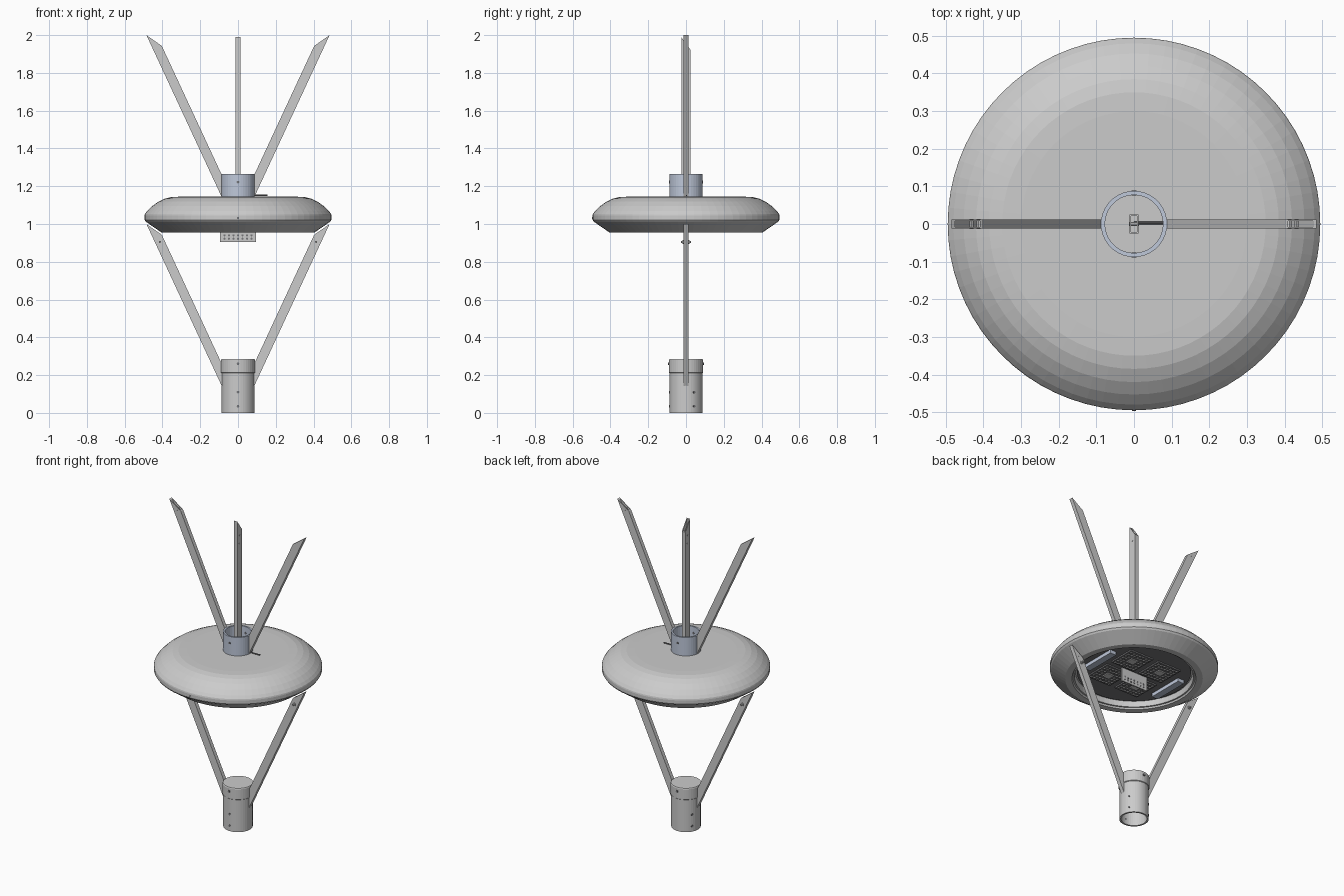
import bpy, bmesh, math
from mathutils import Matrix, Vector

if "Cube" in bpy.data.objects:
    bpy.data.objects.remove(bpy.data.objects["Cube"])


def make(name, bm, mat=None):
    bmesh.ops.recalc_face_normals(bm, faces=bm.faces[:])
    me = bpy.data.meshes.new(name)
    bm.to_mesh(me)
    bm.free()
    ob = bpy.data.objects.new(name, me)
    bpy.context.collection.objects.link(ob)
    if mat:
        me.materials.append(mat)
    return ob


def material(name, col):
    m = bpy.data.materials.new(name)
    m.diffuse_color = (*col, 1)
    m.use_nodes = True
    m.node_tree.nodes["Principled BSDF"].inputs["Base Color"].default_value = m.diffuse_color
    return m


def lathe(name, profile, n, mat=None, closed=False):
    bm = bmesh.new()
    vs = [bm.verts.new((r, 0, z)) for r, z in profile]
    pairs = list(zip(vs, vs[1:])) + ([(vs[-1], vs[0])] if closed else [])
    es = [bm.edges.new(p) for p in pairs]
    bmesh.ops.spin(bm, geom=vs + es, cent=(0, 0, 0), axis=(0, 0, 1),
                   angle=2 * math.pi, steps=n, use_duplicate=False)
    bmesh.ops.remove_doubles(bm, verts=bm.verts[:], dist=1e-5)
    return make(name, bm, mat)


def add_box(bm, c, s):
    bmesh.ops.create_cube(bm, size=1, matrix=Matrix.Translation(c) @ Matrix.Diagonal((*s, 1)))


def add_rod(bm, c, axis, r, length, n=10):
    rot = Vector(axis).to_track_quat('Z', 'Y').to_matrix().to_4x4()
    bmesh.ops.create_cone(bm, cap_ends=True, segments=n, radius1=r, radius2=r,
                          depth=length, matrix=Matrix.Translation(c) @ rot)


def tube(name, rings):
    """Hollow bar from four loops: outer bottom, outer top, inner top, inner bottom."""
    bm = bmesh.new()
    loops = [[bm.verts.new(p) for p in ring] for ring in rings]
    for a, b in zip(loops, loops[1:] + loops[:1]):
        for i in range(4):
            j = (i + 1) % 4
            bm.faces.new((a[i], a[j], b[j], b[i]))
    return make(name, bm)


K, M, W, WALL = 0.465, 0.7, 0.055, 0.004


def arm(name, side, dz):
    """Slanted bar: vertical cut at the socket, angled cut at the tip."""
    def ring(top, inset):
        pts = []
        h = 0.0125 - inset
        for t, y in ((inset, -h), (W - inset, -h), (W - inset, h), (inset, h)):
            if top:
                z = (1.0 + M * (0.085 - K * 0.14 - t - 0.485)) / (1 - M * K)
            else:
                z = 0.14 + t / K
            pts.append((side * (0.085 + K * (z - 0.14) - t), y, z + dz))
        return pts
    tube(name, [ring(0, 0), ring(1, 0), ring(1, WALL), ring(0, WALL)])


blue = material("pale_blue_metal", (0.52, 0.58, 0.70))
dark = material("dark_metal", (0.18, 0.18, 0.19))

# base socket: hollow sleeve with wider closed cap
lathe("base_socket", [(0, 0.275), (0.076, 0.275), (0.076, 0), (0.087, 0),
                      (0.087, 0.21), (0.091, 0.213), (0.091, 0.28),
                      (0.088, 0.285), (0, 0.285)], 40)

# open collar on top of the lamp head
lathe("upper_collar", [(0.077, 1.145), (0.088, 1.145), (0.088, 1.265), (0.077, 1.265)],
      40, blue, closed=True)

# lamp head with recessed underside
lathe("lamp_head", [(0, 1.145), (0.30, 1.145), (0.35, 1.143), (0.385, 1.135),
                    (0.42, 1.119), (0.453, 1.096), (0.48, 1.07), (0.493, 1.053),
                    (0.495, 1.045), (0.495, 1.022), (0.488, 1.012), (0.405, 0.955), (0.365, 0.955),
                    (0.36, 0.965), (0.35, 0.965), (0.345, 1.0), (0, 1.0)], 72)

# slanted arms, lower pair and upper pair, with bolts near the tips
for label, dz in (("lower", 0), ("upper", 1)):
    for side, sname in ((-1, "left"), (1, "right")):
        arm(f"{label}_arm_{sname}", side, dz)
        bm = bmesh.new()
        for z in (0.905, 0.945):
            x = 0.085 + K * (z - 0.14) - W / 2
            add_rod(bm, (side * x, 0, z + dz), (0, 1, 0), 0.006, 0.027)
            if dz == 0 and z < 0.92:
                add_rod(bm, (side * x, 0, z), (0, 1, 0), 0.006, 0.055)
                add_rod(bm, (side * x, 0, z), (0, 1, 0), 0.011, 0.036, 6)
        make(f"{label}_arm_bolts_{sname}", bm)


# centre post with slanted top
def post_ring(top, inset):
    a, b = 0.0125 - inset, 0.025 - inset
    return [(x, y, 1.955 - 1.4 * y if top else 1.145)
            for x, y in ((-a, -b), (a, -b), (a, b), (-a, b))]


tube("centre_post", [post_ring(0, 0), post_ring(1, 0), post_ring(1, WALL), post_ring(0, WALL)])
bm = bmesh.new()
for z in (1.84, 1.89):
    add_rod(bm, (0, 0, z), (1, 0, 0), 0.006, 0.027)
make("centre_post_bolts", bm)

# small screws on socket, collar and head rim
bm = bmesh.new()
for z in (0.035, 0.11):
    for a in (-90, 30, 150):
        d = Vector((math.cos(math.radians(a)), math.sin(math.radians(a)), 0))
        add_rod(bm, d * 0.082 + Vector((0, 0, z)), d, 0.007, 0.014)
for s in (-1, 1):
    add_rod(bm, (0, s * 0.09, 0.26), (0, 1, 0), 0.007, 0.012)
    add_rod(bm, (0, s * 0.0825, 1.222), (0, 1, 0), 0.007, 0.014)
add_rod(bm, (0, -0.493, 1.032), (0, 1, 0), 0.006, 0.008)
make("set_screws", bm, dark)

# thin cable from the collar
bm = bmesh.new()
add_rod(bm, (0.078, 0.003, 1.151), (1, 0, 0), 0.004, 0.155, 8)
make("cable", bm, dark)

# underside: reflector plate, light modules and heat bars
bm = bmesh.new()
bmesh.ops.create_cone(bm, cap_ends=True, segments=72, radius1=0.335, radius2=0.335,
                      depth=0.006, matrix=Matrix.Translation((0, 0, 0.998)))
make("underside_panel", bm, dark)
plates, lights, bars = bmesh.new(), bmesh.new(), bmesh.new()
for sx in (-1, 1):
    add_box(bars, (sx * 0.26, 0, 0.985), (0.045, 0.24, 0.025))
    for sy in (-1, 1):
        cx, cy = sx * 0.105, sy * 0.11
        add_box(plates, (cx, cy, 0.991), (0.17, 0.18, 0.01))
        add_box(lights, (cx, cy, 0.984), (0.05, 0.05, 0.008))
        for i in range(7):
            for j in range(7):
                if abs(i - 3) > 1 or abs(j - 3) > 1:
                    add_box(lights, (cx + (i - 3) * 0.023, cy + (j - 3) * 0.024, 0.984),
                            (0.011, 0.011, 0.006))
make("light_module_plates", plates, dark)
make("light_chips", lights)
make("heat_bars", bars, blue)

# hanging bracket plate with fixings
bm = bmesh.new()
add_box(bm, (0, 0, 0.95), (0.19, 0.008, 0.09))
make("centre_bracket", bm)
bm = bmesh.new()
for z in (0.922, 0.94):
    for i in range(-3, 4):
        add_rod(bm, (i * 0.024, 0, z), (0, 1, 0), 0.006, 0.011, 8)
make("bracket_fixings", bm, dark)
